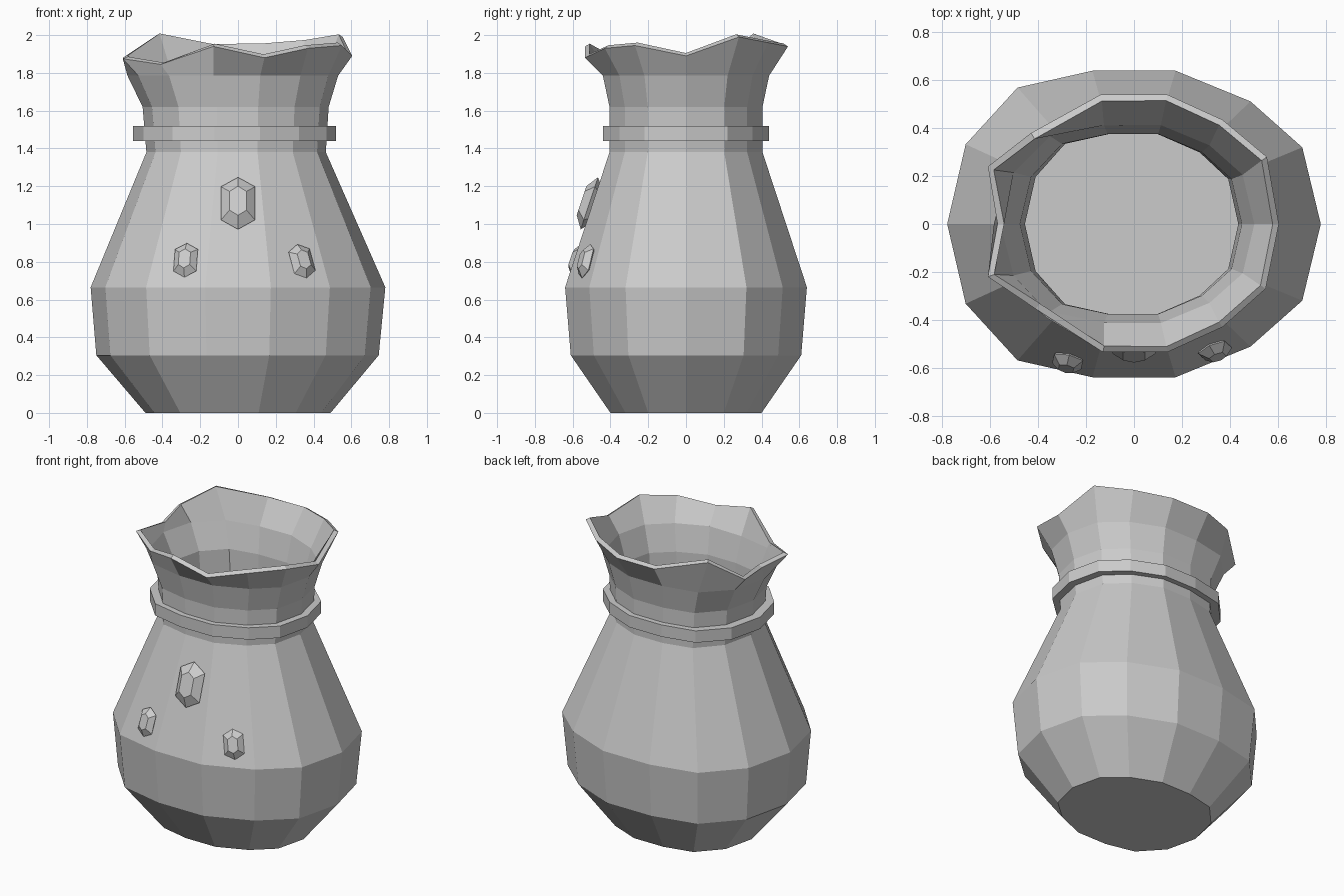
import bpy
import bmesh
import math
from mathutils import Vector, Matrix

if "Cube" in bpy.data.objects:
    bpy.data.objects.remove(bpy.data.objects["Cube"], do_unlink=True)

SIDES = 14
# depth factors of the lopsided outline, from the left side round to the right
DEPTH = [0, 0.5, 0.8, 1, 1, 0.89, 0.52, 0]

grey = bpy.data.materials.new("plain grey")
grey.use_nodes = True
grey.diffuse_color = (0.6, 0.6, 0.6, 1)
grey.node_tree.nodes["Principled BSDF"].inputs["Base Color"].default_value = (0.6, 0.6, 0.6, 1)


def make_object(name, bm):
    mesh = bpy.data.meshes.new(name)
    bm.to_mesh(mesh)
    bm.free()
    mesh.materials.append(grey)
    obj = bpy.data.objects.new(name, mesh)
    bpy.context.collection.objects.link(obj)
    return obj


def outline(x_min, x_max, y_radius, z):
    """One lopsided ring, counter-clockwise from the left side."""
    points = []
    for i in range(SIDES):
        c = math.cos(math.tau * i / SIDES)
        y = DEPTH[i] if i <= 7 else -DEPTH[SIDES - i]
        points.append((c * (x_max if c > 0 else -x_min), y * y_radius, z))
    return points


def loft(bm, rings, closed=False):
    loops = [[bm.verts.new(p) for p in ring] for ring in rings]
    pairs = list(zip(loops, loops[1:]))
    if closed:
        pairs.append((loops[-1], loops[0]))
    for low, high in pairs:
        for i in range(len(low)):
            j = (i + 1) % len(low)
            bm.faces.new((low[i], low[j], high[j], high[i]))
    return loops


# sack: belly, neck and wavy open rim with a dent on its right
rim = [(0.605, 0, 1.89), (0.555, 0.28, 1.99), (0.37, 0.435, 1.96), (0.14, 0.54, 1.94),
       (-0.14, 0.54, 1.94), (-0.43, 0.38, 2.0), (-0.61, 0.24, 1.88), (-0.57, 0, 1.86),
       (-0.61, -0.22, 1.875), (-0.41, -0.355, 1.845), (-0.13, -0.535, 1.94),
       (0.14, -0.535, 1.88), (0.37, -0.43, 1.93), (0.55, -0.27, 1.945)]
rings = [outline(*r) for r in [
    (-0.49, 0.49, 0.40, 0), (-0.75, 0.745, 0.61, 0.305), (-0.78, 0.78, 0.64, 0.665),
    (-0.485, 0.465, 0.405, 1.38), (-0.505, 0.48, 0.405, 1.62), (-0.585, 0.53, 0.44, 1.785)]]
bm = bmesh.new()
loops = loft(bm, rings + [rim])
bm.faces.new(loops[0][::-1])
sack = make_object("sack", bm)
shell = sack.modifiers.new("cloth thickness", "SOLIDIFY")
shell.thickness = 0.03
shell.offset = -1

# band tied round the neck
bm = bmesh.new()
outer, inner = (-0.555, 0.52, 0.44), (-0.48, 0.455, 0.395)
loft(bm, [outline(*outer, 1.44), outline(*outer, 1.52),
          outline(*inner, 1.52), outline(*inner, 1.44)], closed=True)
make_object("neck_band", bm)


# gems: long cut hexagons lying on the sloping front
def gem(name, centre, facing, lean, half_width, half_height, height):
    out = Vector((facing[0], facing[1], 0.33)).normalized()
    side = Vector((-facing[1], facing[0], 0)).normalized()
    up = out.cross(side)
    hexagon = [(0, 1), (-1, 0.64), (-1, -0.64), (0, -1), (1, -0.64), (1, 0.64)]
    bm = bmesh.new()
    levels = [(0.6, -0.5), (1, 0.25), (0.5, 1)]
    loops = loft(bm, [[(x * s * half_width, y * half_height * (s + 0.12 * (1 - s)), h * height)
                       for x, y in hexagon] for s, h in levels])
    bm.faces.new(loops[0][::-1])
    bm.faces.new(loops[-1])
    frame = Matrix((side, up, out)).transposed().to_4x4()
    bm.transform(Matrix.Translation(centre) @ frame @ Matrix.Rotation(lean, 4, "Z"))
    make_object(name, bm)


gem("large_gem", (0, -0.498, 1.105), (0, -1), 0, 0.09, 0.145, 0.058)
gem("small_gem_right", (-0.275, -0.566, 0.805), (-0.22, -0.975), 0, 0.062, 0.095, 0.042)
gem("small_gem_left", (0.335, -0.52, 0.8), (0.38, -0.925), 0.15, 0.062, 0.095, 0.042)
